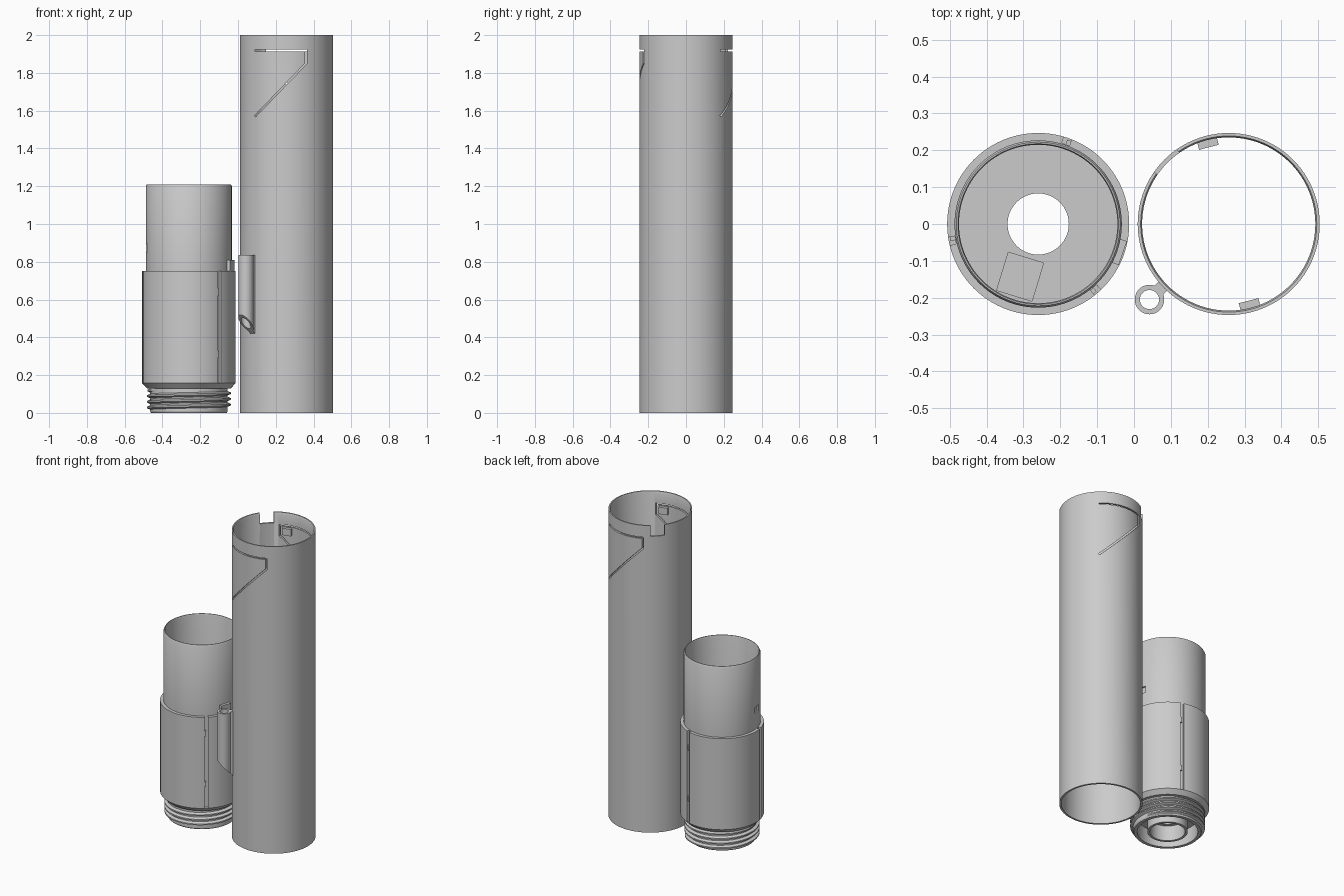
import bpy, bmesh, math
from mathutils import Matrix, Vector

if "Cube" in bpy.data.objects:
    bpy.data.objects.remove(bpy.data.objects["Cube"])

SEG = 96
GREY = bpy.data.materials.new("plain grey")
GREY.diffuse_color = (0.6, 0.6, 0.6, 1)
GREY.use_nodes = True
GREY.node_tree.nodes["Principled BSDF"].inputs["Base Color"].default_value = GREY.diffuse_color
TX, BX = 0.257, -0.26          # axes of the long tube and the threaded body


def finish(name, bm, x=0, y=0):
    bmesh.ops.recalc_face_normals(bm, faces=bm.faces)
    me = bpy.data.meshes.new(name)
    bm.to_mesh(me)
    bm.free()
    ob = bpy.data.objects.new(name, me)
    ob.location = (x, y, 0)
    bpy.context.collection.objects.link(ob)
    me.materials.append(GREY)
    return ob


def lathe(name, profile, x=0, y=0, seg=SEG):
    """Revolve a closed (radius, height) outline."""
    bm = bmesh.new()
    rings = [[bm.verts.new((r * math.cos(a), r * math.sin(a), z)) for r, z in profile]
             for a in (2 * math.pi * i / seg for i in range(seg))]
    n = len(profile)
    for i in range(seg):
        p, q = rings[i], rings[(i + 1) % seg]
        for j in range(n):
            k = (j + 1) % n
            bm.faces.new((p[j], q[j], q[k], p[k]))
    return finish(name, bm, x, y)


def add_box(bm, size, mat):
    bmesh.ops.create_cube(bm, size=1, matrix=mat @ Matrix.Diagonal((*size, 1)))


def polar(deg, r, z):
    """Frame whose local x points outward at the given azimuth."""
    return Matrix.Rotation(math.radians(deg), 4, 'Z') @ Matrix.Translation((r, 0, z))


def boxes(name, items, x=0):
    bm = bmesh.new()
    for size, mat in items:
        add_box(bm, size, mat)
    return finish(name, bm, x)


def cut(ob, cutter):
    cutter.hide_render = True
    m = ob.modifiers.new("cut", 'BOOLEAN')
    m.object, m.operation, m.solver = cutter, 'DIFFERENCE', 'EXACT'
    bpy.context.view_layer.objects.active = ob
    bpy.ops.object.modifier_apply(modifier=m.name)
    bpy.data.objects.remove(cutter)


def ribbon(name, pts, width, turn):
    """Thin open slit along an x-z path, pushed through the front wall only."""
    bm = bmesh.new()
    left, right = [], []
    for i, p in enumerate(pts):
        p = Vector(p)
        dirs = []
        if i > 0:
            dirs.append((p - Vector(pts[i - 1])).normalized())
        if i < len(pts) - 1:
            dirs.append((Vector(pts[i + 1]) - p).normalized())
        normals = [Vector((-d.y, d.x)) for d in dirs]
        n = sum(normals, Vector((0, 0))).normalized()
        n *= width / 2 / n.dot(normals[0])
        left.append(p + n)
        right.append(p - n)
    outline = left + right[::-1]
    f = bm.faces.new([bm.verts.new((v.x, -0.35, v.y)) for v in outline])
    ext = bmesh.ops.extrude_face_region(bm, geom=[f])
    bmesh.ops.translate(bm, vec=(0, 0.25, 0),
                        verts=[v for v in ext["geom"] if isinstance(v, bmesh.types.BMVert)])
    bmesh.ops.transform(bm, matrix=Matrix.Rotation(turn, 4, 'Z'), verts=bm.verts)
    return finish(name, bm, TX)


# Long tube with two slit spring panels and a rim notch
tube = lathe("long_tube", [(0.235, 0), (0.247, 0), (0.247, 2), (0.239, 2), (0.235, 1.99)], TX)
slit = [(-0.167, 1.918), (0.103, 1.918), (0.103, 1.85), (-0.167, 1.57)]
for turn in (0, math.pi):
    cut(tube, ribbon("panel_slit", slit, 0.009, turn))
cut(tube, boxes("rim_notch", [((0.1, 0.085, 0.16), polar(135, 0.24, 2.01))], TX))

# Latch blocks on the inside of the spring panels
boxes("panel_latches", [((0.022, 0.055, 0.045), polar(a, 0.226, 1.885)) for a in (284.5, 104.5)], TX)

# Side eyelet with slanted lower end, joined to the tube by a web
out = Vector((-0.7071, -0.7071))


def slant(ob, cx, cy):
    for v in ob.data.vertices:
        if v.co.z < 0.6:
            d = Vector((v.co.x + ob.location.x - cx, v.co.y + ob.location.y - cy)).dot(out)
            v.co.z = 0.475 + 1.1 * d


EX, EY = 0.042, -0.205
eyelet = lathe("eyelet", [(0.026, 0.4), (0.04, 0.4), (0.04, 0.835), (0.026, 0.835)], EX, EY, 40)
web = boxes("eyelet_web", [((0.032, 0.034, 0.435),
            Matrix.Translation((EX - TX, EY, 0)) @ polar(45, 0.046, 0.6175))], TX)
for part in (eyelet, web):
    slant(part, EX, EY)

# Threaded body: neck, sleeve, upper tube, floor with central hole
body = lathe("threaded_body", [
    (0.104, 0), (0.12, 0), (0.12, 0.1), (0.18, 0.1), (0.18, 0), (0.2, 0), (0.205, 0.008),
    (0.205, 0.128), (0.222, 0.13), (0.247, 0.157), (0.247, 0.75), (0.227, 0.75), (0.227, 1.2),
    (0.222, 1.21), (0.218, 1.21), (0.215, 1.2), (0.215, 0.15), (0.083, 0.15), (0.083, 0.1),
    (0.104, 0.1)], BX)
GROOVES = (71, 191, 311)
cut(body, boxes("sleeve_grooves", [((0.05, 0.022, 0.8), polar(a, 0.254, 0.557)) for a in GROOVES], BX))
cut(body, boxes("side_slots", [((0.04, 0.045, 0.042), polar(a, 0.238, 0.872)) for a in (9, 190)], BX))
pocket = Matrix.Translation((-0.049, -0.143, 0.15)) @ Matrix.Rotation(math.radians(-17), 4, 'Z')
cut(body, boxes("floor_pocket", [((0.1, 0.108, 0.03), pocket)], BX))

# Small catches inside the sleeve grooves
boxes("groove_catches", [((0.014, 0.012, 0.035), polar(a, 0.235, z) @ Matrix.Translation((0, -0.006, 0)))
                         for a in GROOVES for z in (0.31, 0.64)], BX)

# Stop tab standing on the sleeve shoulder
boxes("stop_tab", [((0.02, 0.068, 0.07), polar(-19, 0.233, 0.775))], BX)

# Helical thread ridge
bm = bmesh.new()
turns, pitch, step = 3.6, 0.03, 64
prev = None
total = int(turns * step)
for i in range(total + 1):
    a = 2 * math.pi * i / step
    z = 0.014 + pitch * i / step
    h = min(1, i / 8, (total - i) / 8)       # fade out at both ends
    ring = [bm.verts.new((r * math.cos(a), r * math.sin(a), z + dz)) for r, dz in
            ((0.202, -0.013), (0.203 + 0.019 * h, -0.004), (0.203 + 0.019 * h, 0.004), (0.202, 0.013))]
    if prev:
        for j in range(4):
            k = (j + 1) % 4
            bm.faces.new((prev[j], ring[j], ring[k], prev[k]))
    else:
        bm.faces.new(ring)
    prev = ring
bm.faces.new(prev[::-1])
finish("thread_ridge", bm, BX)

# Smooth round walls, keep edges crisp
bpy.ops.object.select_all(action='SELECT')
bpy.context.view_layer.objects.active = body
bpy.ops.object.shade_smooth_by_angle(angle=math.radians(30))
